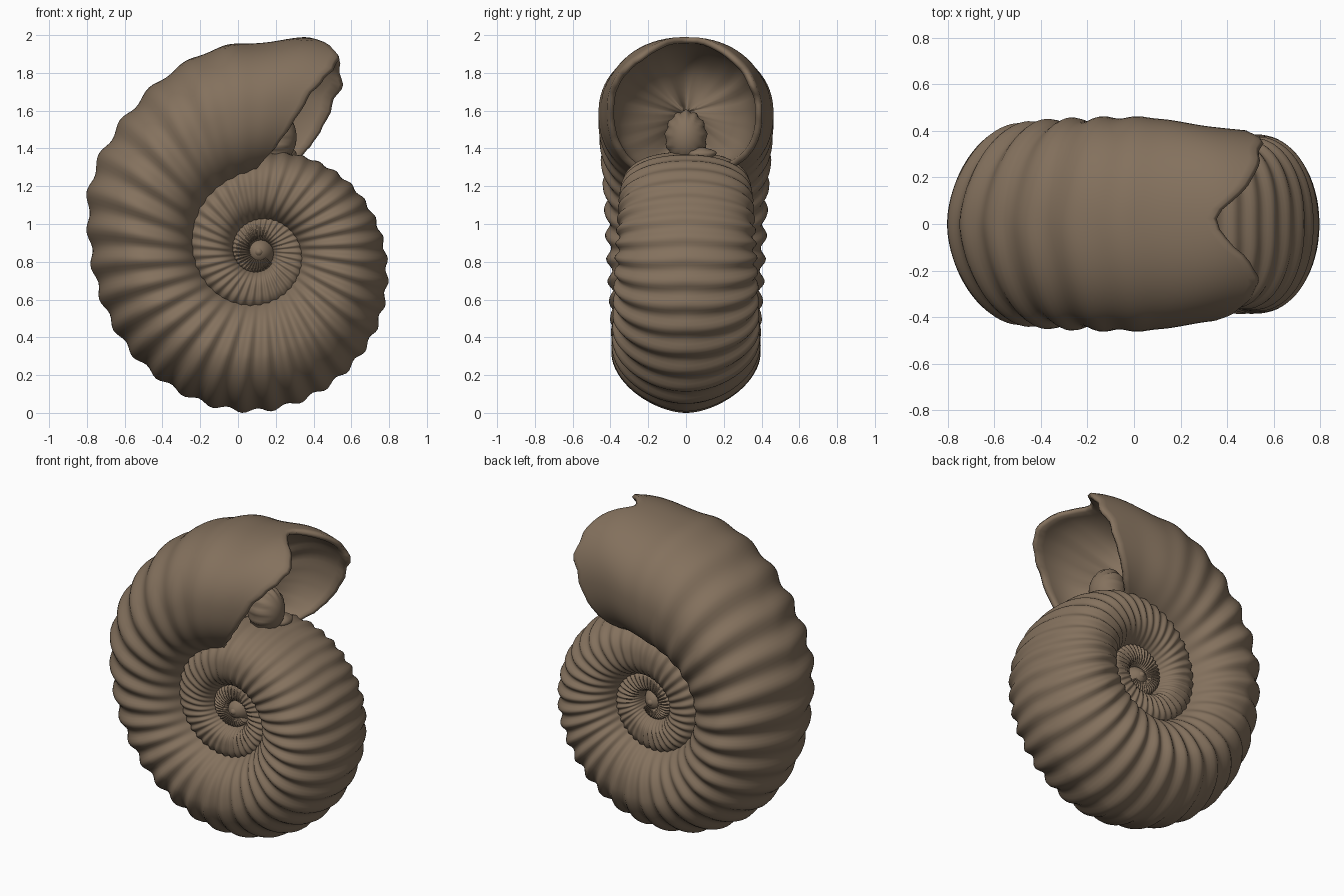
import bpy
import bmesh
from math import sin, cos, pi, radians
from mathutils import Vector, noise

cube = bpy.data.objects.get("Cube")
if cube:
    bpy.data.objects.remove(cube)

CX, CZ = 0.11, 0.852         # spiral axis
START, END, STEP = 75, 1040, 1.5
SIDES = 72

# One colour for the whole fossil
stone = bpy.data.materials.new("brown stone")
stone.use_nodes = True
COLOUR = (0.23, 0.165, 0.11, 1)
stone.diffuse_color = COLOUR
stone.node_tree.nodes["Principled BSDF"].inputs["Base Color"].default_value = COLOUR

# Whorl growth: angle, outer radius, inner radius, half width
WHORL = [(50, 1.21, 0.45, 0.385), (75, 1.175, 0.41, 0.42), (88, 1.11, 0.39, 0.45),
         (100, 1.105, 0.37, 0.46), (135, 1.005, 0.35, 0.435), (157, 0.965, 0.33, 0.42),
         (180, 0.89, 0.31, 0.41), (225, 0.855, 0.27, 0.385),
         (270, 0.84, 0.235, 0.38), (315, 0.765, 0.21, 0.375), (360, 0.67, 0.19, 0.365),
         (420, 0.565, 0.155, 0.34), (540, 0.40, 0.11, 0.28), (720, 0.265, 0.07, 0.235),
         (900, 0.155, 0.03, 0.215), (1080, 0.09, 0.01, 0.18)]
# Lip angle from the outer edge round to the inner edge, back and front flank
LIP_BACK = [(0, 79), (0.6, 69), (1.4, 64), (2.2, 66), (2.7, 75), (pi, 88)]
LIP_FRONT = [(0, 79), (0.6, 69), (1.4, 72.5), (2.2, 83), (2.7, 95), (pi, 97)]
# Section exponent by angle: below one is boxy, above one is pointed
BOX = [(50, 0.92), (110, 0.94), (160, 1.1), (300, 1.12), (360, 0.98), (420, 0.86),
       (540, 0.8), (700, 0.66), (1080, 0.6)]


def sample(table, x):
    """Smooth interpolation through the rows of a table."""
    i = 0
    while i < len(table) - 2 and x > table[i + 1][0]:
        i += 1
    a, b = table[i], table[i + 1]
    p, n = table[max(i - 1, 0)], table[min(i + 2, len(table) - 1)]
    h = b[0] - a[0]
    t = min(max((x - a[0]) / h, 0), 1)
    out = []
    for k in range(1, len(a)):
        ma = (b[k] - p[k]) / (b[0] - p[0]) * h
        mb = (n[k] - a[k]) / (n[0] - a[0]) * h
        out.append((2*t**3 - 3*t*t + 1) * a[k] + (t**3 - 2*t*t + t) * ma
                   + (3*t*t - 2*t**3) * b[k] + (t**3 - t*t) * mb)
    return out


def clamp(v):
    return min(max(v, 0), 1)


def power(v, e):
    return abs(v) ** e * (1 if v >= 0 else -1)


def shell_point(phi, s, scale=1.0, ribbed=True):
    """Point on the whorl at spiral angle phi and section angle s."""
    side = abs(s)
    lip = sample(LIP_BACK if s > 0 else LIP_FRONT, side)[0]
    lip += 2 * noise.noise(Vector((s * 4, 0, 3)))
    angle = phi + (lip - START) * clamp(1 - (phi - START) / 60)
    outer, inner, half = sample(WHORL, angle)
    a = radians(angle)
    if ribbed:
        # Ribs fade at the mouth, on the inner flank and towards the centre
        strength = (0.15 + 0.85 * clamp((2.5 - side) / 1.0)) * clamp((angle - 88) / 45)
        strength *= 1 - 0.4 * clamp((angle - 330) / 120)
        phase = 24 * a + a * a - max(0, a - 2 * pi) ** 2
        scale *= 1 + 0.04 * strength * cos(phase + 0.9 * sin(side * 1.5))
    box = sample(BOX, angle)[0]
    if side > pi / 2:
        box = min(box, 0.86)
    r = (outer + inner) / 2 + (outer - inner) / 2 * power(cos(s), box) * scale
    y = half * power(sin(s), box) * scale
    return Vector((CX + r * cos(a), y, CZ + r * sin(a)))


def finish(bm, name):
    bmesh.ops.recalc_face_normals(bm, faces=bm.faces)
    mesh = bpy.data.meshes.new(name)
    bm.to_mesh(mesh)
    bm.free()
    obj = bpy.data.objects.new(name, mesh)
    bpy.context.collection.objects.link(obj)
    mesh.materials.append(stone)
    for p in mesh.polygons:
        p.use_smooth = True


# Coiled shell: hollow mouth bowl, rolled lip, then ribbed whorls to the centre
angles = [-pi + 2 * pi * (j + 0.5) / SIDES for j in range(SIDES)]
bm = bmesh.new()
rings = []
BOWL = 16
for k in range(BOWL, -1, -1):
    t = k / BOWL * 0.97 * pi / 2
    rings.append([shell_point(START + 26 * sin(t), s, 0.91 * cos(t), False) for s in angles])
rings.append([shell_point(START - 1, s, 0.96, False) for s in angles])
for i in range(int((END - START) / STEP) + 1):
    rings.append([shell_point(START + i * STEP, s) for s in angles])
grid = [[bm.verts.new(p) for p in ring] for ring in rings]
for a, b in zip(grid, grid[1:]):
    for j in range(SIDES):
        k = (j + 1) % SIDES
        bm.faces.new((a[j], a[k], b[k], b[j]))
bm.faces.new(grid[0])
bm.faces.new(grid[-1])
finish(bm, "coiled_shell")


def blob(name, centre, size, lobes=0):
    """Ellipsoid, optionally fluted around its x axis."""
    bm = bmesh.new()
    bmesh.ops.create_uvsphere(bm, u_segments=48, v_segments=24, radius=1)
    for v in bm.verts:
        x, y, z = v.co
        if lobes:
            from_axis = Vector((y, z)).angle_signed(Vector((0, 1)), 0) if y or z else 0
            f = 1 + 0.05 * cos(lobes * from_axis) * clamp((y*y + z*z) * 1.5)
            y, z = y * f, z * f
        v.co = [c + d * q for c, d, q in zip(centre, size, (x, y, z))]
    finish(bm, name)


# First chamber at the centre with a raised boss, and the fluted knob in the mouth
blob("first_chamber", (CX, 0, CZ), (0.105, 0.212, 0.105))
blob("chamber_boss", (CX, 0, CZ), (0.06, 0.22, 0.06))
blob("mouth_knob", (0.20, 0, 1.46), (0.11, 0.11, 0.14), 13)
blob("mouth_rubble", (0.25, 0.08, 1.37), (0.06, 0.08, 0.035), 5)
